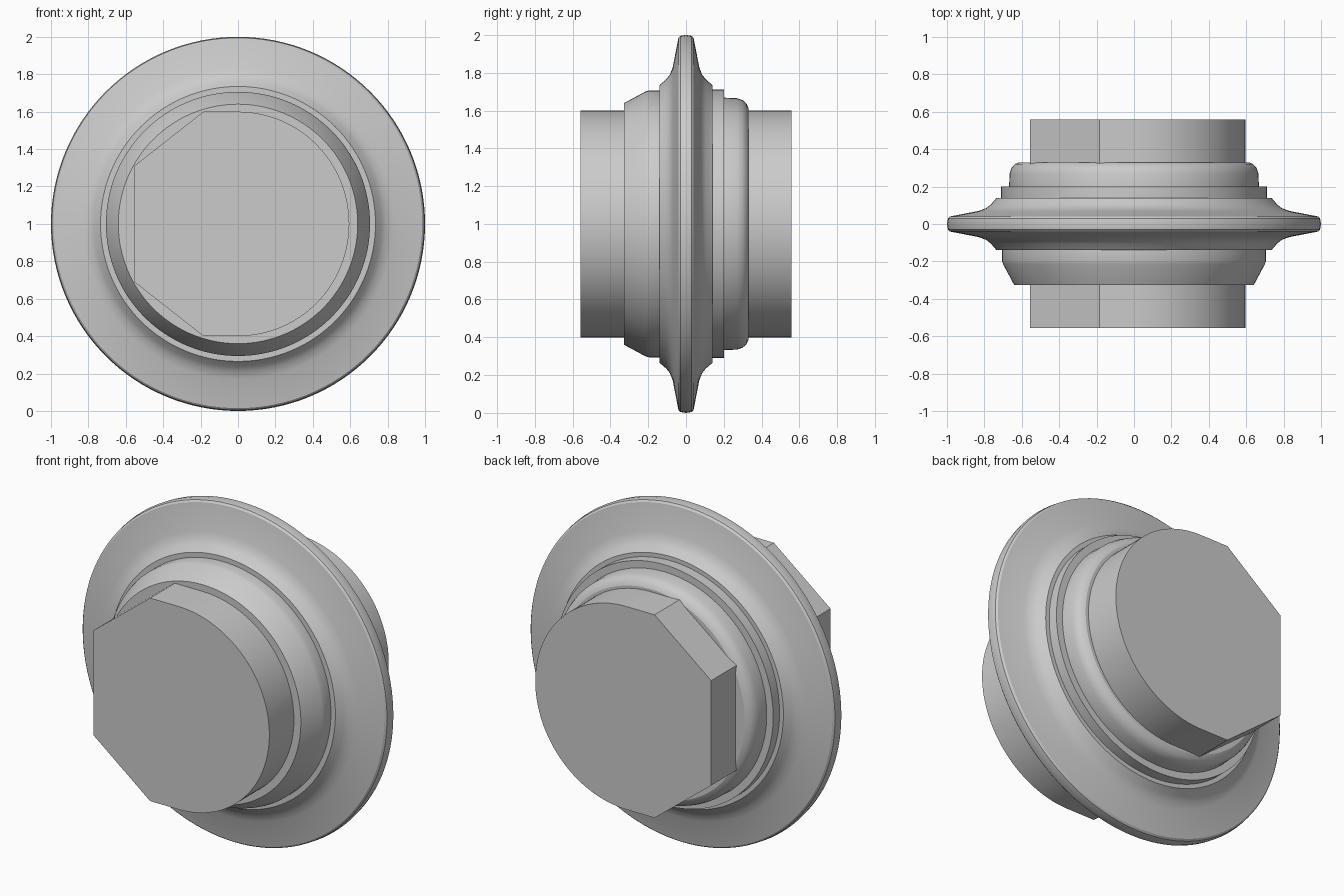
import bpy, bmesh, math

if "Cube" in bpy.data.objects:
    bpy.data.objects.remove(bpy.data.objects["Cube"])

SEGMENTS = 128
AXIS_Z = 1.0


def finish(name, bm, angle=24):
    bmesh.ops.remove_doubles(bm, verts=bm.verts, dist=1e-5)
    bmesh.ops.recalc_face_normals(bm, faces=bm.faces)
    mesh = bpy.data.meshes.new(name)
    bm.to_mesh(mesh)
    bm.free()
    obj = bpy.data.objects.new(name, mesh)
    bpy.context.collection.objects.link(obj)
    bpy.ops.object.select_all(action='DESELECT')
    obj.select_set(True)
    bpy.context.view_layer.objects.active = obj
    bpy.ops.object.shade_smooth_by_angle(angle=math.radians(angle))
    return obj


def lathe(name, profile, angle=24):
    """Revolve (y, radius) points around the horizontal y axis."""
    bm = bmesh.new()
    rings = []
    for y, r in profile:
        if r == 0:
            rings.append([bm.verts.new((0, y, AXIS_Z))] * SEGMENTS)
        else:
            rings.append([bm.verts.new((r * math.sin(2 * math.pi * i / SEGMENTS), y,
                                        AXIS_Z + r * math.cos(2 * math.pi * i / SEGMENTS)))
                          for i in range(SEGMENTS)])
    for a, b in zip(rings, rings[1:]):
        for i in range(SEGMENTS):
            j = (i + 1) % SEGMENTS
            bm.faces.new(list(dict.fromkeys((a[i], a[j], b[j], b[i]))))
    return finish(name, bm, angle)


# Wheel body: front hub, flared rim disc, stepped back hub
lathe("rim_and_hubs", [
    (-0.327, 0), (-0.327, 0.64), (-0.215, 0.7), (-0.195, 0.706), (-0.14, 0.706),
    (-0.14, 0.735), (-0.105, 0.765), (-0.085, 0.79), (-0.07, 0.83), (-0.04, 0.985),
    (-0.03, 0.995), (0, 1.0), (0.03, 0.995), (0.04, 0.985),
    (0.07, 0.83), (0.085, 0.79), (0.105, 0.765), (0.14, 0.735),
    (0.14, 0.71), (0.2, 0.71), (0.2, 0.668), (0.27, 0.665), (0.3, 0.655),
    (0.32, 0.637), (0.33, 0.615), (0.33, 0)])

# Axle: round on the right, faceted on the left, extruded through the wheel
outline = [(0.595 * math.sin(math.pi * i / 64), AXIS_Z + 0.6 * math.cos(math.pi * i / 64))
           for i in range(65)]
outline += [(-0.185, 0.4), (-0.555, 0.69), (-0.555, 1.31), (-0.185, 1.6)]
bm = bmesh.new()
cap = bm.faces.new([bm.verts.new((x, -0.557, z)) for x, z in outline])
new = bmesh.ops.extrude_face_region(bm, geom=[cap], use_keep_orig=True)
bmesh.ops.translate(bm, vec=(0, 1.115, 0),
                    verts=[v for v in new["geom"] if isinstance(v, bmesh.types.BMVert)])
finish("axle", bm)
